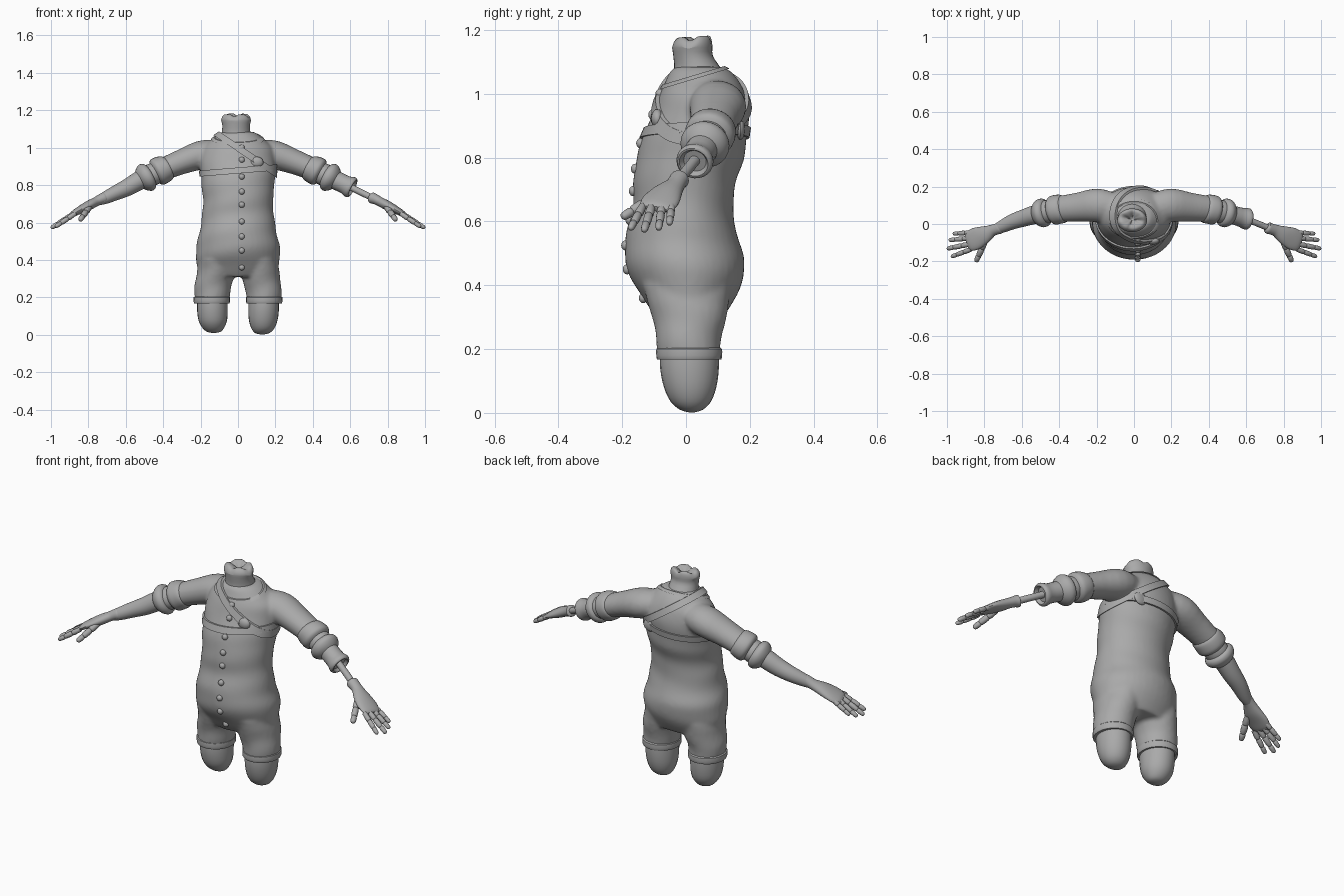
import bpy, bmesh, math
from mathutils import Vector
from mathutils.bvhtree import BVHTree

grey = bpy.data.materials.new("plain grey")
grey.diffuse_color = (0.4, 0.4, 0.4, 1)
Z = Vector((0, 0, 1))


def finish(name, bm, angle=40):
    bmesh.ops.recalc_face_normals(bm, faces=bm.faces)
    me = bpy.data.meshes.new(name)
    bm.to_mesh(me)
    bm.free()
    me.materials.append(grey)
    ob = bpy.data.objects.new(name, me)
    bpy.context.collection.objects.link(ob)
    bpy.ops.object.select_all(action='DESELECT')
    ob.select_set(True)
    bpy.context.view_layer.objects.active = ob
    bpy.ops.object.shade_smooth_by_angle(angle=math.radians(angle))
    return ob


def spline(pts, k):
    """Catmull-Rom through (x, y, z, depth radius, other radius) rows."""
    p = [Vector(q) for q in pts]
    out = []
    for i in range(len(p) - 1):
        a, b, c, d = p[max(i - 1, 0)], p[i], p[i + 1], p[min(i + 2, len(p) - 1)]
        for j in range(k):
            t = j / k
            out.append(0.5 * (2 * b + (c - a) * t + (2 * a - 5 * b + 4 * c - d) * t * t
                              + (3 * b - a - 3 * c + d) * t ** 3))
    return out + [p[-1]]


def loft(bm, pts, sides=24, k=3, axis=None, wrinkle=0.0):
    rows = spline(pts, k)
    rings = []
    for i, q in enumerate(rows):
        c = Vector(q[:3])
        t = axis or (Vector(rows[min(i + 1, len(rows) - 1)][:3]) - Vector(rows[max(i - 1, 0)][:3]))
        t = t.normalized()
        s = Vector((0, 1, 0))
        s = (s - t * s.dot(t)).normalized()
        n = t.cross(s)
        ring = []
        for j in range(sides):
            a = 2 * math.pi * j / sides
            w = 1 + wrinkle * math.sin(48 * c.z + 2.5 * math.sin(a + 0.6))
            ring.append(bm.verts.new(c + (s * math.cos(a) * q[3] + n * math.sin(a) * q[4]) * w))
        rings.append(ring)
    for r0, r1 in zip(rings, rings[1:]):
        for j in range(sides):
            m = (j + 1) % sides
            bm.faces.new((r0[j], r0[m], r1[m], r1[j]))
    bm.faces.new(rings[0][::-1])
    bm.faces.new(rings[-1])


def flip(pts, sx):
    return [(sx * q[0],) + tuple(q[1:]) for q in pts]


def part(name, pts, **kw):
    bm = bmesh.new()
    loft(bm, pts, **kw)
    return finish(name, bm)


# Torso profile: height, half width, front, back
profile = [(.31, .20, -.10, .125), (.36, .216, -.135, .155), (.42, .225, -.173, .178),
           (.48, .222, -.19, .184), (.55, .205, -.19, .162), (.64, .192, -.168, .148),
           (.72, .187, -.165, .156), (.80, .195, -.155, .182), (.88, .20, -.13, .193),
           (.95, .20, -.10, .197), (1.0, .185, -.082, .186), (1.04, .145, -.065, .165),
           (1.07, .11, -.05, .14), (1.085, .085, -.03, .115)]
torso = [(0, (f + b) / 2, z, (b - f) / 2, x) for z, x, f, b in profile]
sleeve = [(.06, .085, .972, .07, .062), (.12, .09, .972, .08, .07), (.2, .10, .96, .09, .077),
          (.3, .09, .925, .078, .067), (.4, .08, .885, .07, .06), (.43, .075, .872, .066, .058)]
shorts = [(.14, .01, .18, .098, .092), (.135, .008, .25, .105, .098),
          (.12, .011, .32, .122, .103), (.11, .0, .40, .14, .10)]

# Clothed body: torso, sleeves and shorts fused together
bm = bmesh.new()
loft(bm, torso, sides=40, k=4, axis=Z, wrinkle=.009)
bm.normal_update()
bvh = BVHTree.FromBMesh(bm)
for sx in (1, -1):
    loft(bm, flip(sleeve, sx))
    loft(bm, flip(shorts, sx), axis=Z, wrinkle=.02)
body = finish("body_suit", bm)
rm = body.modifiers.new("fuse", 'REMESH')
rm.mode = 'VOXEL'
rm.voxel_size = .01
rm.use_smooth_shade = True
sm = body.modifiers.new("soften", 'SMOOTH')
sm.factor = .5
sm.iterations = 6

# Neck stump with a puckered top
bm = bmesh.new()
loft(bm, [(-.01, .045, 1.03, .09, .09), (-.01, .036, 1.08, .073, .077), (-.01, .022, 1.12, .062, .074),
          (-.01, .02, 1.155, .063, .08), (-.01, .024, 1.178, .052, .066), (-.01, .026, 1.175, .032, .042),
          (-.01, .026, 1.155, .008, .01)], axis=Z, sides=32)
for v in bm.verts:
    if v.co.z > 1.15:
        a = math.atan2(v.co.y - .025, v.co.x + .01)
        v.co.z += .06 * (v.co.y - .025) - .012 * max(0, math.cos(4 * a + .8))
finish("neck", bm, 70)


def strap(name, centre, normal, width, thick, n=72):
    """Band lying on the torso where a plane cuts it."""
    c, nrm = Vector(centre), Vector(normal).normalized()
    u = Vector((0, 1, 0))
    u = (u - nrm * u.dot(nrm)).normalized()
    v = nrm.cross(u)
    bm = bmesh.new()
    rings = []
    for i in range(n):
        a = 2 * math.pi * i / n
        d = u * math.cos(a) + v * math.sin(a)
        hits = []
        for off in (-width / 2, width / 2):
            o = c + nrm * off
            h = bvh.ray_cast(o + d, -d)[0]
            hits.append(h if h else o + d * .1)
        pts = [hits[0] - d * .012, hits[0] + d * thick, hits[1] + d * thick, hits[1] - d * .012]
        rings.append([bm.verts.new(p) for p in pts])
    for i in range(n):
        r0, r1 = rings[i], rings[(i + 1) % n]
        for j in range(4):
            m = (j + 1) % 4
            bm.faces.new((r0[j], r0[m], r1[m], r1[j]))
    finish(name, bm)


strap("shoulder_strap", (.05, .05, .965), (.56, 0, .83), .034, .012)
strap("chest_strap", (0, .05, .878), (-.08, 0, 1), .032, .009)
strap("collar", (-.005, .045, 1.058), (0, -.3, 1), .012, .007)


def stud(name, x, z, side, size):
    """Flattened ball set on the front (-1) or back (1) of the torso."""
    h = bvh.ray_cast(Vector((x, side, z)), Vector((0, -side, 0)))[0]
    bm = bmesh.new()
    bmesh.ops.create_uvsphere(bm, u_segments=16, v_segments=10, radius=1)
    for v in bm.verts:
        v.co = Vector((v.co.x * size[0], v.co.y * size[1], v.co.z * size[2])) + h
    finish(name, bm)


# Buttons down the front, and strap pads front and back
for z in (1.0, .935, .845, .765, .695, .605, .525, .45, .36):
    stud("button", .02, z, -1, (.016, .014, .016))
stud("front_strap_pad", .1, .922, -1, (.036, .02, .03))
stud("back_strap_pad", .1, .89, 1, (.04, .014, .034))

finger_shape = [(0, .012), (.3, .0138), (.36, .0105), (.42, .0132), (.66, .0125),
                (.71, .0098), (.76, .012), (.93, .0105), (.98, .007), (1, .002)]


def finger(name, base, tip, sx, scale=1):
    a, b = Vector(base), Vector(tip)
    pts = [tuple(a.lerp(b, t)) + (r * scale, r * scale) for t, r in finger_shape]
    part(name, flip(pts, sx), sides=12, k=2)


for sx in (1, -1):
    # Shorts hem and leg stump
    part("shorts_hem", flip([(.14, .01, .168, .085, .08), (.14, .01, .167, .1, .094), (.14, .01, .18, .103, .097),
                             (.14, .01, .2, .103, .097), (.14, .01, .206, .094, .088)], sx), axis=Z, k=2)
    lift = 0 if sx > 0 else .008
    part("leg", flip([(.138, .011, .2, .092, .08), (.137, .011, .14, .092, .082), (.135, .013, .08, .082, .077),
                      (.133, .015, .035 + lift, .063, .062), (.13, .017, .01 + lift, .036, .04),
                      (.13, .018, .002 + lift, .01, .012)], sx), axis=Z)

    # Rolled sleeve cuffs and the band between them
    arm_dir = Vector((sx * .87, -.2, -.45))
    part("upper_cuff", flip([(.37, .083, .897, .06, .05), (.38, .082, .893, .075, .068), (.41, .078, .88, .079, .076),
                             (.435, .072, .868, .076, .074), (.45, .069, .861, .055, .05)], sx), axis=arm_dir)
    part("sleeve_band", flip([(.42, .075, .874, .055, .055), (.455, .068, .858, .062, .06),
                              (.48, .062, .846, .06, .058), (.5, .058, .837, .05, .05)], sx), axis=arm_dir)
    part("lower_cuff", flip([(.465, .065, .853, .055, .053), (.475, .063, .848, .073, .073),
                             (.495, .058, .839, .077, .078), (.515, .053, .83, .066, .064),
                             (.53, .05, .823, .045, .045)], sx), axis=arm_dir)

    # Palm with wrist flare
    part("palm", flip([(.708, -.016, .735, .02, .02), (.715, -.02, .732, .031, .03), (.735, -.027, .724, .03, .027),
                       (.76, -.036, .711, .032, .025), (.80, -.058, .69, .048, .026), (.845, -.078, .667, .059, .021),
                       (.88, -.092, .647, .054, .016), (.893, -.097, .64, .04, .008)], sx))
    # Fingers and thumb
    finger("little_finger", (.865, -.045, .655), (.968, -.052, .592), sx, .95)
    finger("ring_finger", (.87, -.075, .652), (.99, -.086, .576), sx)
    finger("middle_finger", (.875, -.107, .649), (1.0, -.132, .570), sx, 1.05)
    finger("index_finger", (.87, -.135, .648), (.978, -.175, .576), sx)
    finger("thumb", (.795, -.09, .682), (.845, -.202, .612), sx, 1.25)

# Short sleeve end and exposed rod on one arm
part("sleeve_end", [(.5, .057, .837, .05, .05), (.54, .045, .818, .05, .05), (.575, .035, .801, .052, .05),
                    (.597, .029, .791, .058, .058), (.61, .025, .785, .056, .056), (.614, .024, .783, .046, .046),
                    (.6, .028, .79, .036, .036)], axis=Vector((.87, -.2, -.45)), k=2)
part("arm_rod", [(.58, .034, .80, .017, .017), (.65, .007, .765, .017, .017), (.725, -.024, .728, .017, .017)], sides=16)

# Full forearm on the other arm
part("forearm", [(-.48, .06, .848, .05, .05), (-.53, .05, .823, .05, .05), (-.59, .032, .788, .046, .046),
                 (-.65, .012, .76, .041, .04), (-.71, -.016, .732, .033, .033), (-.745, -.03, .716, .025, .025)])
